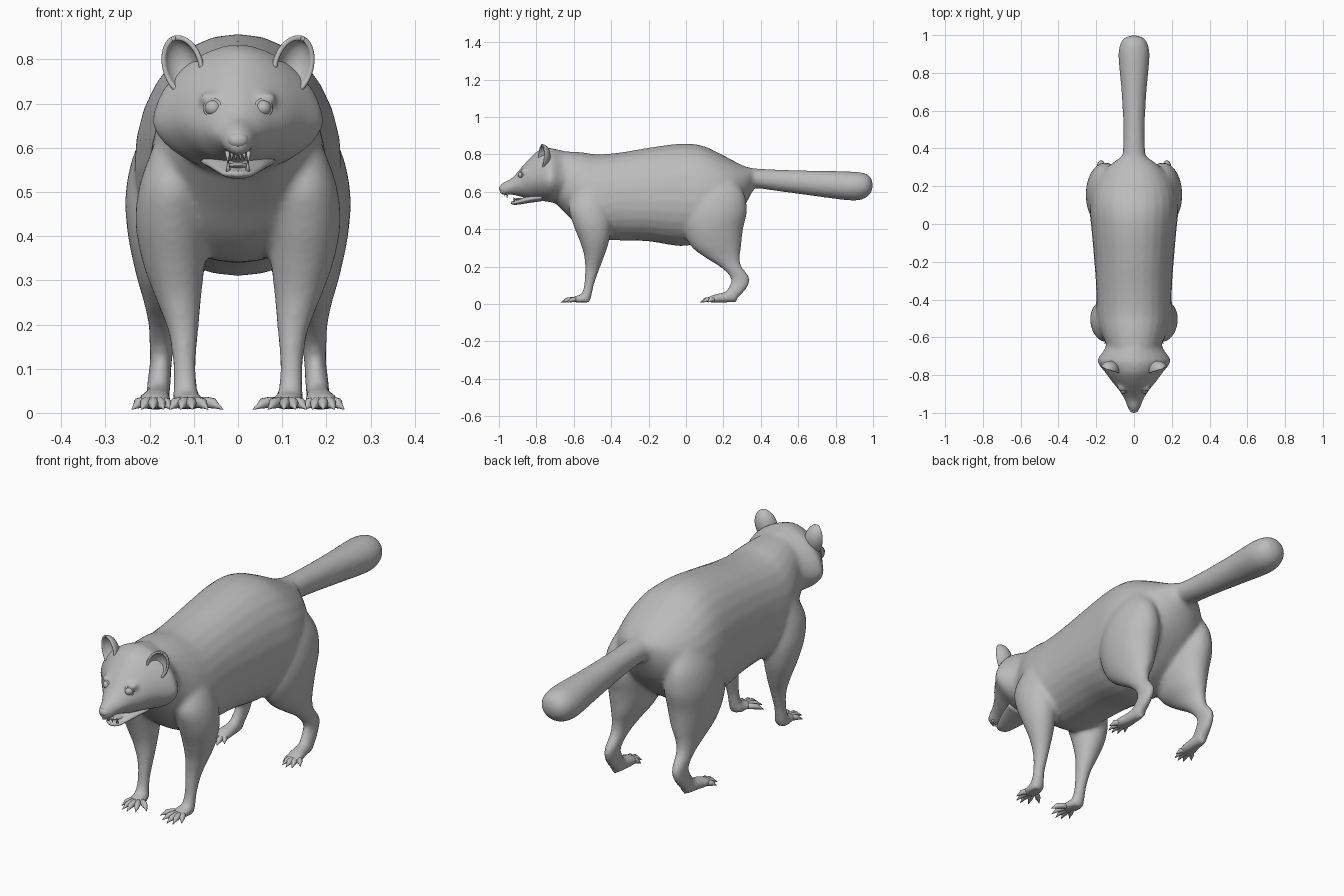
import bpy, bmesh, math
from mathutils import Vector, Matrix

if "Cube" in bpy.data.objects:
    bpy.data.objects.remove(bpy.data.objects["Cube"])

fur = bpy.data.materials.new("grey_fur")
fur.diffuse_color = (0.5, 0.5, 0.5, 1)
fur.use_nodes = True
fur.node_tree.nodes["Principled BSDF"].inputs["Base Color"].default_value = fur.diffuse_color


def finish(bm, name):
    bmesh.ops.recalc_face_normals(bm, faces=bm.faces)
    me = bpy.data.meshes.new(name)
    bm.to_mesh(me)
    bm.free()
    me.materials.append(fur)
    for p in me.polygons:
        p.use_smooth = True
    ob = bpy.data.objects.new(name, me)
    bpy.context.collection.objects.link(ob)
    return ob


def refine(rows, steps=4):
    """Catmull-Rom interpolation between section rows."""
    out = []
    for i in range(len(rows) - 1):
        a, b = rows[max(i - 1, 0)], rows[i]
        c, d = rows[i + 1], rows[min(i + 2, len(rows) - 1)]
        for s in range(steps):
            t = s / steps
            out.append([0.5 * (2 * q + (r - p) * t + (2 * p - 5 * q + 4 * r - w) * t * t
                               + (3 * q - p - 3 * r + w) * t ** 3)
                        for p, q, r, w in zip(a, b, c, d)])
    return out + [list(rows[-1])]


def bridge(bm, rings):
    n = len(rings[0])
    for r, s in zip(rings, rings[1:]):
        for i in range(n):
            bm.faces.new((r[i], r[(i + 1) % n], s[(i + 1) % n], s[i]))
    bm.faces.new(rings[0])
    bm.faces.new(rings[-1][::-1])


def loft(bm, rows, upright=False, side=1, n=28, power=2.0):
    """Rows: position, x0, x1, low, mid, high. Upright lofts run along z, others along y."""
    rings = []
    for t, x0, x1, lo, mid, hi in refine(rows):
        ring = []
        for k in range(n):
            a = math.tau * k / n
            c, s = math.cos(a), math.sin(a)
            c = math.copysign(abs(c) ** (2 / power), c)
            s = math.copysign(abs(s) ** (2 / power), s)
            x = side * ((x0 + x1) / 2 + c * (x1 - x0) / 2)
            v = mid + s * ((hi - mid) if s > 0 else (mid - lo))
            ring.append(bm.verts.new((x, v, t) if upright else (x, t, v)))
        rings.append(ring)
    bridge(bm, rings)


def centred(rows):
    return [(y, -w, w, lo, mid, hi) for y, w, lo, mid, hi in rows]


def limb(rows):
    return [(z, x0, x1, y0, (y0 + y1) / 2, y1) for z, x0, x1, y0, y1 in rows]


def tube(bm, pts, radii, n=10):
    rings = []
    for i, p in enumerate(pts):
        d = Vector(pts[min(i + 1, len(pts) - 1)]) - Vector(pts[max(i - 1, 0)])
        q = d.to_track_quat('Z', 'Y')
        rings.append([bm.verts.new(Vector(p) + q @ Vector((radii[i] * math.cos(math.tau * k / n),
                                                          radii[i] * math.sin(math.tau * k / n), 0)))
                      for k in range(n)])
    bridge(bm, rings)


def ball(bm, loc, size, rot=None):
    m = Matrix.Translation(loc) @ (rot or Matrix()) @ Matrix.Diagonal((*size, 1))
    return bmesh.ops.create_uvsphere(bm, u_segments=24, v_segments=16, radius=1, matrix=m)


# Torso, tail, head and legs, fused into one skin
bm = bmesh.new()
loft(bm, centred([
    (-.72, .12, .56, .68, .815), (-.62, .155, .46, .62, .815), (-.55, .185, .39, .56, .81),
    (-.47, .20, .345, .53, .80), (-.35, .20, .34, .55, .81), (-.2, .21, .335, .55, .835),
    (-.03, .225, .31, .55, .857), (.08, .235, .33, .55, .848), (.17, .225, .38, .56, .81),
    (.25, .19, .45, .58, .768), (.31, .13, .52, .63, .738), (.36, .06, .61, .67, .725)]), power=2.15)
loft(bm, centred([
    (.26, .09, .60, .68, .75), (.35, .063, .62, .67, .727), (.5, .056, .602, .66, .718),
    (.7, .066, .575, .642, .712), (.88, .082, .553, .63, .708), (.95, .074, .562, .632, .70),
    (.985, .05, .59, .635, .68), (.999, .012, .625, .635, .645)]))
loft(bm, centred([
    (-.58, .13, .48, .66, .79), (-.66, .155, .53, .66, .82), (-.705, .187, .54, .66, .83),
    (-.735, .192, .545, .66, .835), (-.79, .15, .555, .665, .82), (-.84, .113, .56, .66, .775),
    (-.88, .08, .572, .645, .73), (-.93, .05, .583, .63, .674), (-.97, .035, .58, .615, .655),
    (-.99, .022, .587, .61, .64), (-.997, .01, .60, .61, .625)]), power=1.75)
hind = limb([
    (.66, .09, .20, .06, .27), (.58, .07, .238, .02, .315), (.49, .05, .255, -.01, .325),
    (.40, .055, .249, -.015, .305), (.31, .08, .23, .025, .295), (.25, .115, .213, .10, .288),
    (.2, .135, .203, .18, .297), (.15, .145, .2, .232, .335), (.11, .15, .2, .238, .338),
    (.06, .152, .207, .21, .305), (.012, .16, .207, .2, .25)])
fore = limb([
    (.62, .08, .185, -.58, -.44), (.52, .07, .222, -.625, -.41), (.43, .07, .232, -.605, -.40),
    (.34, .075, .216, -.57, -.41), (.26, .083, .187, -.545, -.435), (.18, .09, .157, -.54, -.465),
    (.10, .095, .147, -.545, -.493), (.05, .09, .148, -.56, -.503), (.01, .088, .148, -.58, -.515)])
for s in (-1, 1):
    loft(bm, hind, True, s)
    loft(bm, fore, True, s)
    # paw pads
    loft(bm, [(.27, .155, .205, .01, .04, .08), (.2, .152, .215, .007, .03, .062),
              (.15, .15, .228, .007, .025, .05), (.115, .165, .222, .01, .022, .036)], side=s)
    loft(bm, [(-.52, .09, .145, .007, .03, .05), (-.57, .075, .15, .007, .025, .048),
              (-.61, .08, .145, .01, .02, .035)], side=s)
    # brow ridge over the eye
    ball(bm, (s * .062, -.866, .712), (.03, .022, .014))
body = finish(bm, "body")
rm = body.modifiers.new("fuse", 'REMESH')
rm.mode = 'VOXEL'
rm.voxel_size = .01
rm.use_smooth_shade = True
sm = body.modifiers.new("soften", 'SMOOTH')
sm.factor, sm.iterations = .5, 7

# Toes with tapering claws: tip x, tip y
fore_tips = [(.034, -.62), (.068, -.655), (.103, -.67), (.13, -.665), (.155, -.635)]
hind_tips = [(.15, .115), (.168, .085), (.193, .075), (.219, .083), (.24, .115)]
for label, tips, root in (("front", fore_tips, (.112, -.56)), ("hind", hind_tips, (.19, .17))):
    bm = bmesh.new()
    for s in (-1, 1):
        for tx, ty in tips:
            a, b = Vector((s * root[0], root[1], .024)), Vector((s * tx, ty, .008))
            pts = [a.lerp(b, f) + Vector((0, 0, h)) for f, h in
                   ((.2, .004), (.5, .008), (.72, .009), (.82, .005), (1, 0))]
            tube(bm, pts, (.012, .013, .012, .007, .001))
    finish(bm, label + "_toes")

# Lower jaw and lip, with the tongue lying inside
bm = bmesh.new()
loft(bm, centred([(-.77, .085, .55, .57, .59), (-.84, .065, .54, .56, .578), (-.89, .046, .532, .548, .560),
                  (-.92, .032, .53, .541, .551), (-.935, .012, .536, .541, .547)]))
finish(bm, "lower_jaw")
bm = bmesh.new()
ball(bm, (0, -.88, .56), (.025, .045, .007))
finish(bm, "tongue")

# Teeth: canines above and below, with small incisors between
bm = bmesh.new()
for s in (-1, 1):
    tube(bm, [(s * .024, -.955, .592), (s * .023, -.957, .564)], (.006, .001), 8)
    tube(bm, [(s * .022, -.917, .545), (s * .022, -.921, .572)], (.006, .001), 8)
    for x in (.005, .014):
        tube(bm, [(s * x, -.968, .59), (s * x, -.97, .574)], (.004, .002), 6)
finish(bm, "teeth")

# Nose pad
bm = bmesh.new()
ball(bm, (0, -.982, .617), (.024, .018, .018))
finish(bm, "nose")

# Eyes with lid rings
for s, label in ((-1, "right"), (1, "left")):
    bm = bmesh.new()
    ball(bm, (s * .056, -.879, .69), (.019, .019, .018))
    axis = Vector((s * .45, -1, .12)).to_track_quat('Z', 'Y')
    ring = [Vector((s * .056, -.879, .69)) + axis @ Vector((.019 * math.cos(math.tau * k / 20),
            .018 * math.sin(math.tau * k / 20), .004)) for k in range(21)]
    tube(bm, ring, [.004] * 21, 8)
    finish(bm, label + "_eye")

    # Cupped ear, open to the front and side
    bm = bmesh.new()
    rot = Matrix.Rotation(s * .35, 4, 'Z') @ Matrix.Rotation(s * .3, 4, 'Y')
    bmesh.ops.create_uvsphere(bm, u_segments=32, v_segments=24, radius=1)
    bmesh.ops.delete(bm, geom=[v for v in bm.verts if v.co.y < -.05], context='VERTS')
    bm.transform(Matrix.Translation((s * .127, -.775, .785)) @ rot @ Matrix.Diagonal((.044, .045, .066, 1)))
    ear = finish(bm, label + "_ear")
    so = ear.modifiers.new("thickness", 'SOLIDIFY')
    so.thickness, so.offset = .011, 0
    sub = ear.modifiers.new("round_rim", 'SUBSURF')
    sub.levels = sub.render_levels = 1
